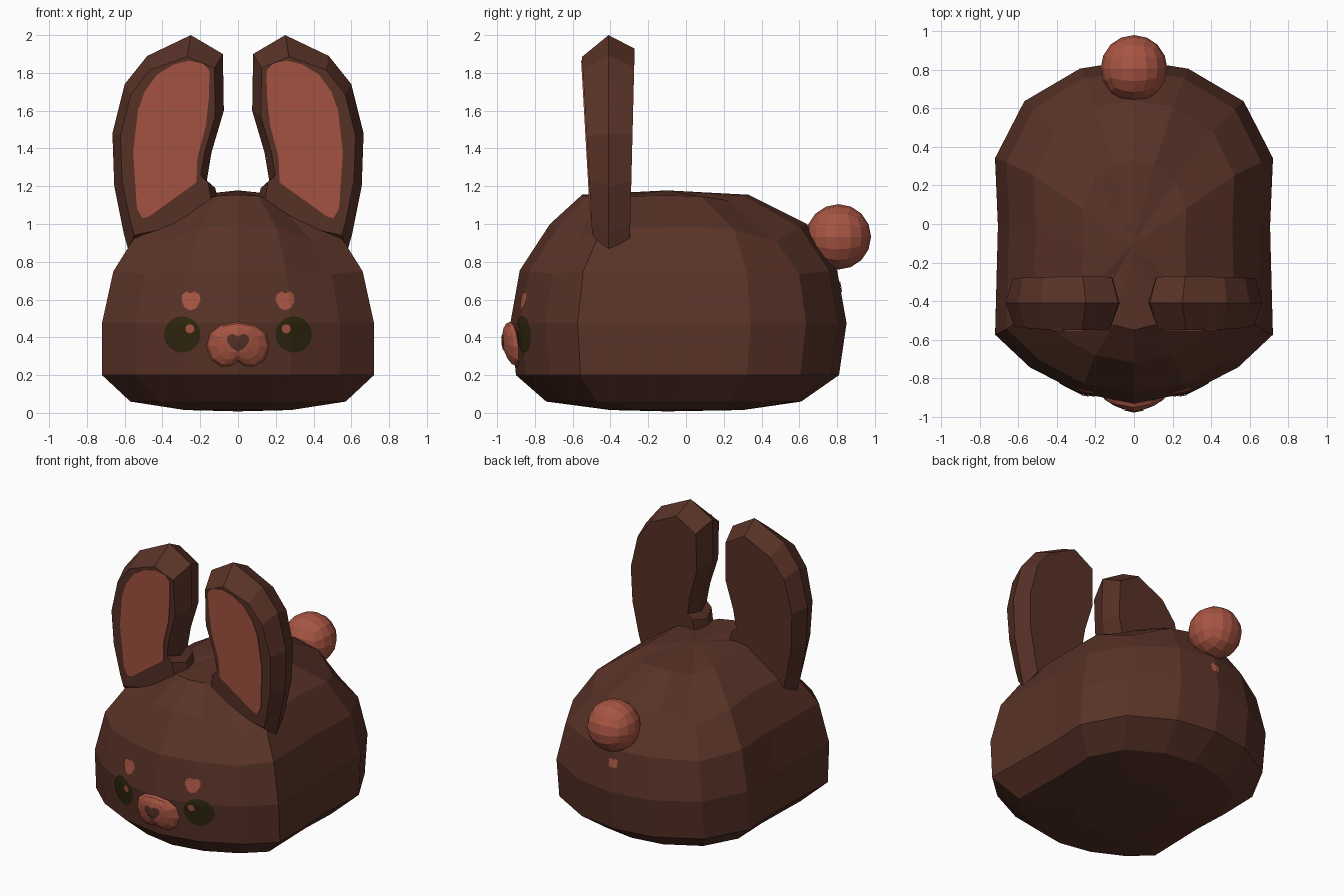
import bpy, bmesh, math
from mathutils import Vector
from mathutils.bvhtree import BVHTree

if "Cube" in bpy.data.objects:
    bpy.data.objects.remove(bpy.data.objects["Cube"])


def material(name, rgb):
    m = bpy.data.materials.new(name)
    m.diffuse_color = (*rgb, 1)
    m.use_nodes = True
    m.node_tree.nodes["Principled BSDF"].inputs["Base Color"].default_value = m.diffuse_color
    return m


BROWN = material("dark brown fur", (0.098, 0.032, 0.020))
PINK = material("dusty pink", (0.39, 0.091, 0.056))
OLIVE = material("dark olive eye", (0.027, 0.019, 0.004))


def finish(name, bm, mat, mirror=False, closed=True):
    if closed:
        bmesh.ops.recalc_face_normals(bm, faces=bm.faces)
    bm.normal_update()
    tree = BVHTree.FromBMesh(bm)
    me = bpy.data.meshes.new(name)
    bm.to_mesh(me)
    bm.free()
    me.materials.append(mat)
    ob = bpy.data.objects.new(name, me)
    bpy.context.collection.objects.link(ob)
    if mirror:
        ob.modifiers.new("mirror", 'MIRROR')
    return tree


def bridge(bm, a, b):
    n = len(a)
    for i in range(n):
        bm.faces.new((a[i], a[(i + 1) % n], b[(i + 1) % n], b[i]))


def fan(bm, ring, co):
    c = bm.verts.new(co)
    for i in range(len(ring)):
        bm.faces.new((ring[i], ring[(i + 1) % len(ring)], c))


# Body: stacked 16-sided rounded-box rings, corners dipping near the top
half = [(0, 1), (.39, .95), (.79, .76), (1, .43), (.98, .04),
        (1, -.6), (.75, -.79), (.39, -.94), (0, -1)]
outline = half + [(-x, y) for x, y in half[-2:0:-1]]
dip = [0, .2, 1, .3, .15, .3, 1, .2]
levels = [  # z, half width, front y, back y, corner dip
    (.015, .28, -.40, .30, 0), (.06, .57, -.74, .61, 0), (.20, .72, -.90, .81, 0),
    (.475, .72, -.93, .85, 0), (.755, .66, -.88, .80, .02),
    (1.0, .52, -.72, .64, .09), (1.155, .27, -.55, .33, .03)]
bm = bmesh.new()
rings = []
for z, w, yf, yb, d in levels:
    mid, hy = (yf + yb) / 2, (yb - yf) / 2
    rings.append([bm.verts.new((x * w, mid + y * hy, z - d * dip[i % 8]))
                  for i, (x, y) in enumerate(outline)])
for a, b in zip(rings, rings[1:]):
    bridge(bm, a, b)
fan(bm, rings[0], (0, -.1, .008))
fan(bm, rings[-1], (0, -.1, 1.178))
body_tree = finish("body", bm, BROWN)

# Ears: thick leaf with bevelled front and back faces
ear = [(.10, 1.08), (.3, .92), (.58, .86), (.605, .95), (.655, 1.2), (.665, 1.48),
       (.6, 1.74), (.48, 1.89), (.25, 2.0), (.08, 1.9), (.075, 1.6), (.14, 1.38),
       (.165, 1.23), (.12, 1.19)]


def front_y(z):
    return -.50 - .057 * (z - 1)


def shrink(s, top):
    return [(.38 + (x - .38) * s, min(top, 1.4 + (z - 1.4) * s)) for x, z in ear]


bm = bmesh.new()
front = [bm.verts.new((x, front_y(z), z)) for x, z in shrink(.85, 1.885)]
edge = [bm.verts.new((x, -.41, z)) for x, z in ear]
back = [bm.verts.new((x, -.295 + .025 * (z - 1), z)) for x, z in shrink(.88, 1.94)]
bridge(bm, front, edge)
bridge(bm, edge, back)
bm.faces.new(front)
bm.faces.new(back)
finish("ears", bm, BROWN, mirror=True)

# Ear linings: thin plates on the ear fronts
lining = [(.15, 1.81), (.155, 1.66), (.17, 1.52), (.215, 1.35), (.22, 1.22), (.47, 1.04),
          (.505, 1.03), (.535, 1.08), (.555, 1.38), (.53, 1.6), (.495, 1.7),
          (.43, 1.79), (.34, 1.845), (.26, 1.865), (.185, 1.85)]
bm = bmesh.new()
plate = [[bm.verts.new((x, front_y(z) + o, z)) for x, z in lining] for o in (-.006, .002)]
bridge(bm, *plate)
for p in plate:
    bm.faces.new(p)
finish("ear_linings", bm, PINK, mirror=True)


# Face details: sheets draped over a surface along y
def drape(name, pts, centre, tree, mat, lift=.006, bulge=0, side=-1, mirror=False,
          scales=(1, .8, .55, .28)):
    cx, cz = centre
    bm = bmesh.new()

    def place(x, z, s):
        hit = tree.ray_cast(Vector((x, side * 3, z)), Vector((0, -side, 0)))[0]
        out = lift + bulge * math.sqrt(max(0, 1 - s * s))
        return (x, hit.y + side * out, z)

    loops = [[bm.verts.new(place(cx + (x - cx) * s, cz + (z - cz) * s, s)) for x, z in pts]
             for s in scales]
    for a, b in zip(loops, loops[1:]):
        bridge(bm, a, b)
    fan(bm, loops[-1], place(cx, cz, 0))
    bm.normal_update()
    if sum(f.normal.y for f in bm.faces) * side < 0:
        bmesh.ops.reverse_faces(bm, faces=bm.faces)
    return finish(name, bm, mat, mirror, closed=False)


def circle(cx, cz, r, n):
    return [(cx + r * math.cos(2 * math.pi * i / n), cz + r * math.sin(2 * math.pi * i / n))
            for i in range(n)]


def symmetric(pts):
    return pts + [(-x, z) for x, z in pts[-2:0:-1]]


# Eyes, highlights and brows
drape("eyes", circle(.295, .415, .096, 24), (.295, .415), body_tree, OLIVE, mirror=True)
drape("eye_highlights", circle(.255, .445, .024, 12), (.255, .445), body_tree, PINK,
      lift=.011, mirror=True)
brow = [(.197, .60), (.205, .628), (.23, .642), (.252, .633), (.275, .642), (.297, .625),
        (.298, .59), (.28, .555), (.25, .543), (.22, .555)]
drape("brows", brow, (.25, .593), body_tree, PINK, mirror=True)

# Muzzle: low dome with two lower lobes, and a heart nose on it
muzzle = symmetric([(0, .482), (.09, .465), (.148, .42), (.166, .35), (.14, .28),
                    (.085, .245), (.035, .25), (0, .275)])
muzzle_tree = drape("muzzle", muzzle, (0, .37), body_tree, PINK, lift=.002, bulge=.052,
                    scales=(1, .92, .7, .4))
nose = symmetric([(0, .405), (.028, .42), (.055, .408), (.06, .38), (.035, .345), (0, .325)])
drape("nose", nose, (0, .375), muzzle_tree, BROWN, lift=.005)

# Tail: rounded cube ball with a small mark below it
bm = bmesh.new()
bmesh.ops.create_cube(bm, size=2)
bmesh.ops.subdivide_edges(bm, edges=bm.edges, cuts=3, use_grid_fill=True)
for v in bm.verts:
    p = Vector([math.tan(c * math.pi / 4) for c in v.co])
    v.co = p.normalized() * .173 + Vector((0, .807, .932))
finish("tail", bm, PINK)
mark = symmetric([(0, .69), (.02, .70), (.037, .685), (.03, .665), (.034, .65),
                  (.018, .637), (0, .643)])
drape("tail_mark", mark, (0, .668), body_tree, PINK, side=1)
